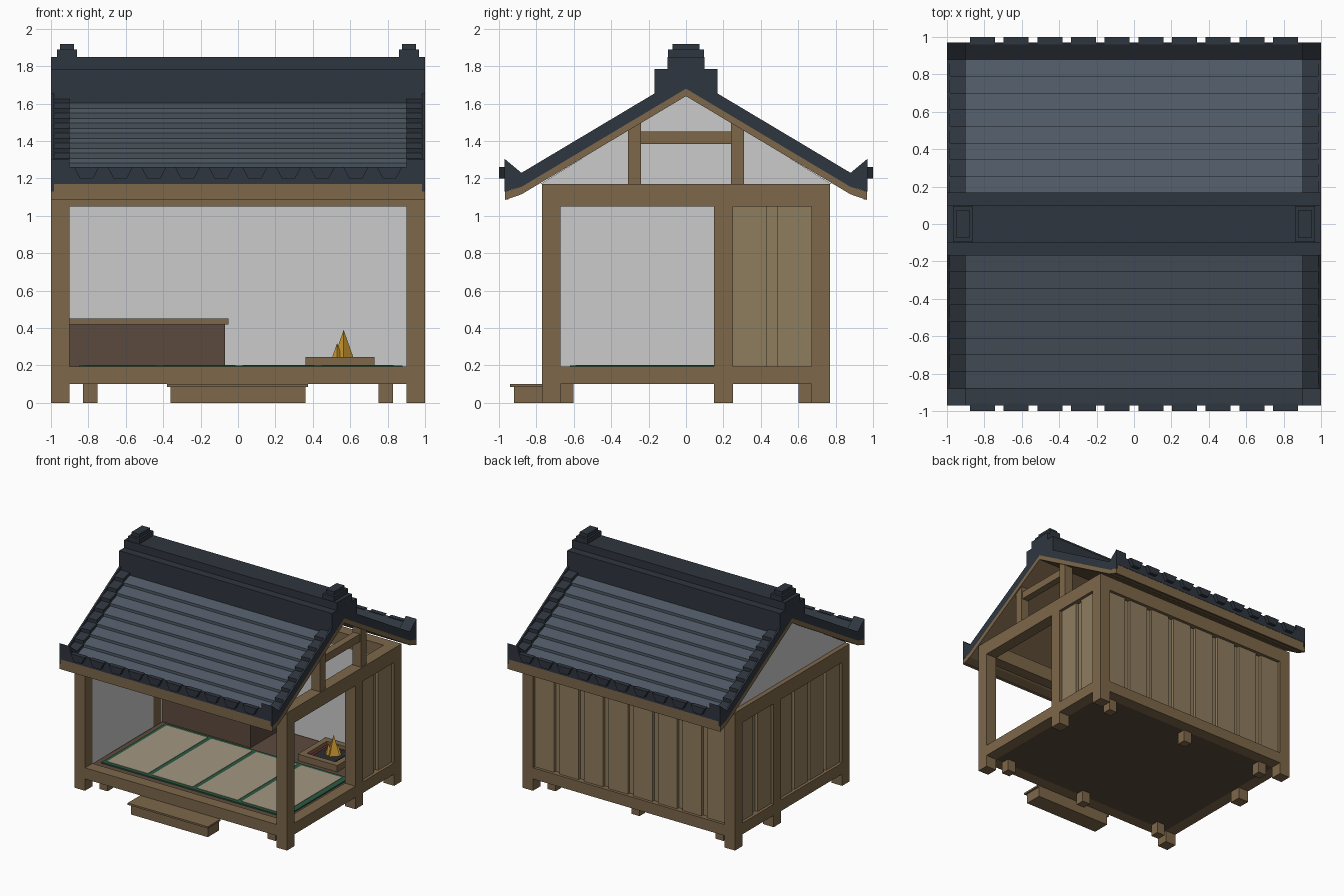
import bpy, bmesh
from mathutils import Vector

if "Cube" in bpy.data.objects:
    bpy.data.objects.remove(bpy.data.objects["Cube"])


def mat(name, hexcol):
    m = bpy.data.materials.new(name)
    rgb = [int(hexcol[i:i + 2], 16) / 255 for i in (0, 2, 4)]
    m.diffuse_color = [((c + .055) / 1.055) ** 2.4 for c in rgb] + [1]
    m.use_nodes = True
    m.node_tree.nodes["Principled BSDF"].inputs["Base Color"].default_value = m.diffuse_color
    return m


WOOD = mat("wood", "7d674a")
PLANK = mat("plank", "8f7d5f")
DARK = mat("dark_wood", "5c4a3e")
TILE = mat("tile", "4f5a65")
TRIM = mat("dark_tile", "2f363f")
MAT = mat("straw", "a39680")
GREEN = mat("green_cloth", "2b5a42")
RED = mat("red", "7a2a2a")
COAL = mat("coal", "2a2c30")
GOLD = mat("gold", "c8952f")


def finish(name, bm, material):
    bmesh.ops.recalc_face_normals(bm, faces=bm.faces)
    me = bpy.data.meshes.new(name)
    bm.to_mesh(me)
    bm.free()
    ob = bpy.data.objects.new(name, me)
    bpy.context.collection.objects.link(ob)
    if material:
        me.materials.append(material)
    return ob


def prisms(name, polys, spans, material, axis='x'):
    """Extrude (y,z) outlines along x, or (x,z) outlines along y."""
    bm = bmesh.new()
    for pts in polys:
        for a, b in spans:
            co = [(a, p, q) if axis == 'x' else (p, a, q) for p, q in pts]
            f = bm.faces.new([bm.verts.new(c) for c in co])
            ext = bmesh.ops.extrude_face_region(bm, geom=[f], use_keep_orig=True)
            vs = [g for g in ext['geom'] if isinstance(g, bmesh.types.BMVert)]
            d = Vector((b - a, 0, 0)) if axis == 'x' else Vector((0, b - a, 0))
            bmesh.ops.translate(bm, verts=vs, vec=d)
    return finish(name, bm, material)


def boxes(name, items, material):
    """Each item is x0, x1, y0, y1, z0, z1."""
    bm = bmesh.new()
    for x0, x1, y0, y1, z0, z1 in items:
        vs = bmesh.ops.create_cube(bm, size=1)['verts']
        for v in vs:
            v.co = (x1 if v.co.x > 0 else x0, y1 if v.co.y > 0 else y0, z1 if v.co.z > 0 else z0)
    return finish(name, bm, material)


def both(pts):
    return [pts, [(-p, q) for p, q in pts]]


def boards(a, b, n, w=.18):
    step = (b - a - w) / max(n - 1, 1)
    return [(a + i * step, a + i * step + w) for i in range(n)]


# Posts, feet and frame beams
boxes("posts", [(s * .95 - .05, s * .95 + .05, y - .05, y + .05, 0, 1.17)
                for s in (-1, 1) for y in (-.72, .2, .72)], WOOD)
boxes("feet", [(x - .038, x + .038, y - .038, y + .038, 0, .11)
               for x in (-.79, 0, .79) for y in (-.64, .64)], WOOD)
for name, z0, z1 in (("sill_beams", .1, .195), ("top_beams", 1.05, 1.17)):
    boxes(name, [(-.9, .9, s * .72 - .05, s * .72 + .05, z0, z1) for s in (-1, 1)] +
          [(s * .95 - .05, s * .95 + .05, a, b, z0, z1)
           for s in (-1, 1) for a, b in ((-.67, .15), (.25, .67))], WOOD)

# Floor and entrance step
boxes("floor", [(-.9, .9, -.67, .67, .1, .19)], DARK)
boxes("step", [(-.36, .36, -.92, -.77, 0, .085), (-.38, .375, -.94, -.77, .085, .1)], WOOD)

# Floor mats with cloth edging
boxes("mat_edging", [(-.85, .88, -.62, .24, .19, .2)], GREEN)
boxes("floor_mats", [(-.82 + i * .4225, -.82 + i * .4225 + .385, -.59, .21, .195, .203)
                     for i in range(4)], MAT)

# Plaster linings and left gable
boxes("plaster_walls", [(-.9, .9, .67, .69, .19, 1.05), (-.92, -.9, -.67, .15, .19, 1.05),
                        (-.92, -.9, .25, .67, .19, 1.05)], None)
prisms("left_gable", [[(-.78, 1.17), (.78, 1.17), (0, 1.65)]], [(-.96, -.9)], None)

# Plank cladding: backing plus raised boards
boxes("cladding_backing", [(-.9, .9, .69, .72, .19, 1.05), (-.95, -.92, -.67, .15, .19, 1.05),
                           (-.95, -.92, .25, .67, .19, 1.05), (.92, .95, .25, .67, .19, 1.05)], PLANK)
boxes("cladding_boards",
      [(a, b, .72, .745, .19, 1.05) for a, b in boards(-.9, .9, 8)] +
      [(-.975, -.95, a, b, .19, 1.05) for a, b in boards(.25, .67, 2) + boards(-.67, .15, 4)] +
      [(.95, .975, a, b, .19, 1.05) for a, b in boards(.25, .67, 2)], PLANK)

# Open right gable frame
prisms("gable_struts", both([(.24, 1.17), (.31, 1.17), (.31, 1.47), (.24, 1.51)]), [(.91, .99)], WOOD)
boxes("gable_tie", [(.92, .98, -.24, .24, 1.385, 1.45)], WOOD)


# Roof boarding and fascia
def zb(y):
    return 1.68 - .597 * y


prisms("roof_boarding", both([(0, 1.68), (.88, 1.155), (.968, 1.13), (.968, 1.085),
                              (.88, 1.115), (0, 1.64)]), [(-1, 1)], WOOD)
boxes("fascia", [(-.99, .99, s * .958 - .01, s * .958 + .01, 1.088, 1.17) for s in (-1, 1)], WOOD)

# Overlapping tile courses
N = 8
ys = [.165 + i * (.88 - .165) / N for i in range(N + 1)]


def courses(lo, hi):
    out = []
    for a, b in zip(ys, ys[1:]):
        out += both([(a, zb(a)), (b, zb(b)), (b, zb(b) + hi), (a, zb(a) + lo)])
    return out


prisms("roof_tiles", courses(.022, .045), [(-.9, .9)], TILE)
prisms("verge_tiles", courses(.045, .075), [(-.985, -.9), (.9, .985)], TRIM)
prisms("verge_edges", both([(.12, zb(.12)), (.88, 1.155), (.97, 1.13), (.97, 1.305), (.88, 1.23),
                            (.12, zb(.12) + .075)]), [(-1, -.985), (.985, 1)], TRIM)
prisms("verge_tips", both([(.88, 1.155), (.97, 1.17), (.97, 1.305), (.88, 1.23)]),
       [(-.985, -.9), (.9, .985)], TRIM)

# Eave band and end tiles
prisms("eave_band", both([(.88, 1.155), (.97, 1.17), (.97, 1.26), (.88, 1.205)]), [(-.9, .9)], TRIM)
prisms("eave_end_tiles", [[(x - .067, 1.26), (x + .067, 1.26), (x + .035, 1.2), (x - .035, 1.2)]
                          for x in [-.81 + .18 * i for i in range(10)]],
       [(-1, -.96), (.96, 1)], TRIM, 'y')

# Ridge and ridge end caps
prisms("ridge", [[(0, 1.68), (.168, zb(.168)), (.168, 1.785), (.1, 1.785), (.1, 1.85),
                  (-.1, 1.85), (-.1, 1.785), (-.168, 1.785), (-.168, zb(.168))]], [(-1, 1)], TRIM)
boxes("ridge_caps", [c for s in (-1, 1) for c in (
    (s * .915 - .053, s * .915 + .053, -.095, .095, 1.85, 1.89),
    (s * .915 - .037, s * .915 + .037, -.072, .072, 1.89, 1.92))], TRIM)

# Low cabinet
boxes("cabinet", [(-.9, -.07, .27, .67, .19, .42)], DARK)
boxes("cabinet_top", [(-.9, -.05, .25, .67, .42, .45)], WOOD)

# Hearth: frame, lining, ash bed and flames
X0, X1, Y0, Y1, T = .36, .73, .29, .66, .05
boxes("hearth_frame", [(X0, X1, Y0, Y0 + T, .19, .245), (X0, X1, Y1 - T, Y1, .19, .245),
                       (X0, X0 + T, Y0 + T, Y1 - T, .19, .245),
                       (X1 - T, X1, Y0 + T, Y1 - T, .19, .245)], WOOD)
boxes("hearth_lining", [(X0 + T, X1 - T, Y0 + T, Y1 - T, .19, .215)], RED)
boxes("hearth_ash", [(X0 + T + .03, X1 - T - .03, Y0 + T + .03, Y1 - T - .03, .19, .225)], COAL)
bm = bmesh.new()
for x, y, r, h in ((.565, .48, .06, .17), (.53, .46, .035, .1), (.59, .5, .035, .09)):
    vs = bmesh.ops.create_cone(bm, cap_ends=True, segments=4, radius1=r, radius2=0, depth=h)['verts']
    bmesh.ops.translate(bm, verts=vs, vec=(x, y, .22 + h / 2))
finish("flames", bm, GOLD)
